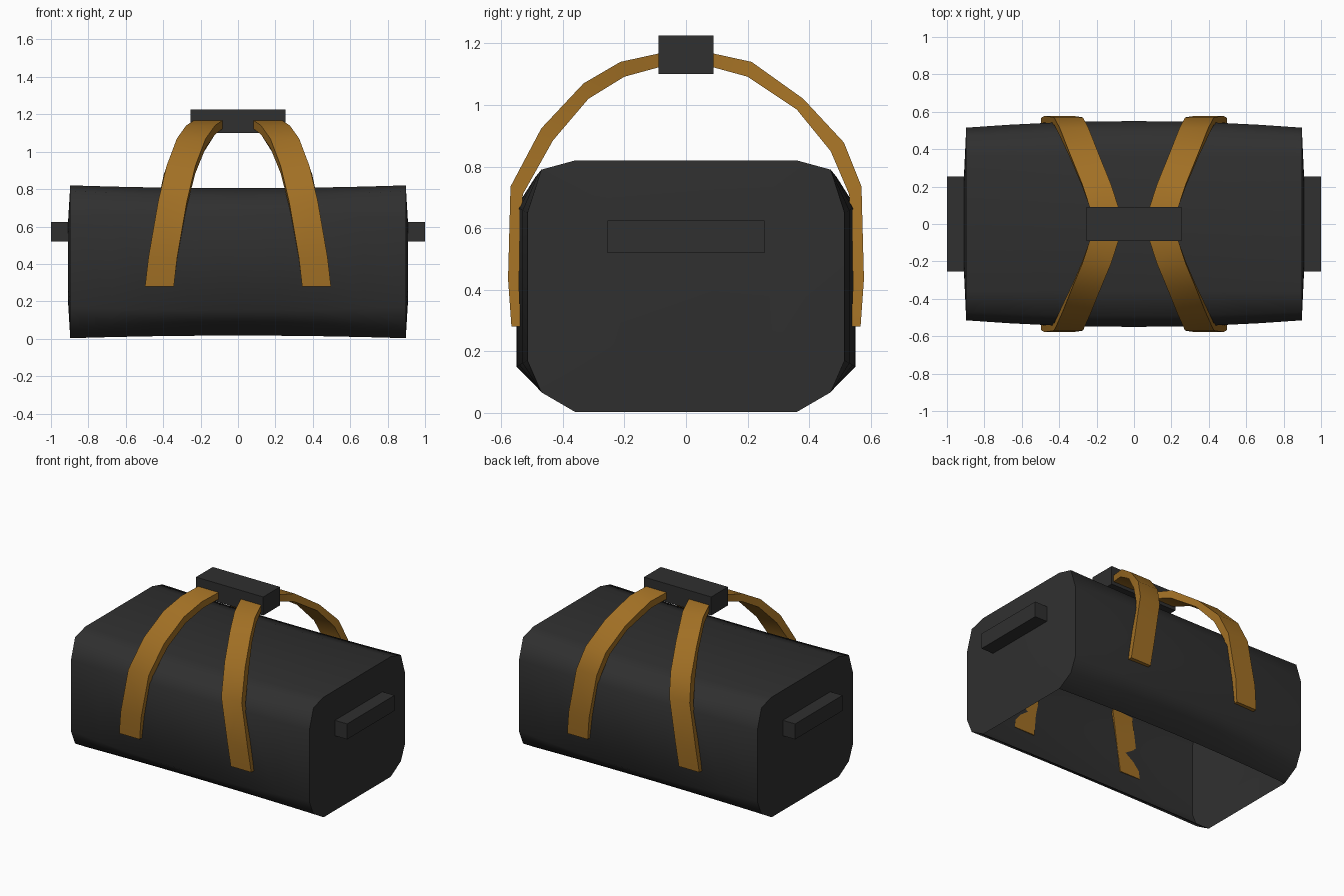
import bpy
import bmesh
import math

default = bpy.data.objects.get("Cube")
if default:
    bpy.data.objects.remove(default, do_unlink=True)


def make_material(name, rgb):
    mat = bpy.data.materials.new(name)
    mat.use_nodes = True
    mat.diffuse_color = (*rgb, 1)
    mat.node_tree.nodes["Principled BSDF"].inputs["Base Color"].default_value = (*rgb, 1)
    return mat


dark = make_material("charcoal_fabric", (0.029, 0.029, 0.029))
tan = make_material("tan_leather", (0.36, 0.162, 0.018))


def finish(bm, name, mat, smooth_angle=None):
    bmesh.ops.recalc_face_normals(bm, faces=bm.faces[:])
    mesh = bpy.data.meshes.new(name)
    bm.to_mesh(mesh)
    bm.free()
    mesh.materials.append(mat)
    obj = bpy.data.objects.new(name, mesh)
    bpy.context.collection.objects.link(obj)
    if smooth_angle:
        bpy.ops.object.select_all(action="DESELECT")
        obj.select_set(True)
        bpy.context.view_layer.objects.active = obj
        bpy.ops.object.shade_smooth_by_angle(angle=math.radians(smooth_angle))
    return obj


def add_block(name, low, high, mat):
    bm = bmesh.new()
    bmesh.ops.create_cube(bm, size=1)
    for v in bm.verts:
        v.co = [(a + b) / 2 + c * (b - a) for a, b, c in zip(low, high, v.co)]
    return finish(bm, name, mat)


# Bag body: half sections (y, z) blended from the bulging middle to the ends
end_half = [(.36, .003), (.47, .067), (.515, .17), (.515, .65), (.47, .79), (.36, .82)]
mid_half = [(.37, .017), (.49, .09), (.55, .15), (.55, .67), (.49, .765), (.36, .805)]


def section(t):
    half = [(m[0] + (e[0] - m[0]) * t, m[1] + (e[1] - m[1]) * t)
            for m, e in zip(mid_half, end_half)]
    return half + [(-y, z) for y, z in reversed(half)]


bm = bmesh.new()
rings = []
steps = 8
for i in range(steps + 1):
    s = 2 * i / steps - 1
    rings.append([bm.verts.new((0.897 * s, y, z)) for y, z in section(s * s)])
# The underside stays open: the last point is not joined to the first
for a, b in zip(rings, rings[1:]):
    for j in range(len(a) - 1):
        bm.faces.new((a[j], a[j + 1], b[j + 1], b[j]))
# Slightly domed end panels
for ring, side in ((rings[0], -1), (rings[-1], 1)):
    inner = [bm.verts.new((0.908 * side, v.co.y * 0.55, 0.41 + (v.co.z - 0.41) * 0.55))
             for v in ring]
    for j in range(len(ring)):
        k = (j + 1) % len(ring)
        bm.faces.new((ring[j], ring[k], inner[k], inner[j]))
    bm.faces.new(inner)
finish(bm, "bag_body", dark, 62)

# Strap stations: centre x, outer (y, z), inner (y, z)
lower = [(.42, .567, .28, .537, .28), (.402, .578, .435, .543, .43),
         (.35, .57, .735, .53, .71)]
upper = [(.20, .213, 1.14, .2, 1.092), (.16, .09, 1.167, .09, 1.122),
         (.15, .04, 1.17, .04, 1.125)]
front_bend = [(.305, .47, .924, .432, .885), (.25, .333, 1.07, .317, 1.02)]
back_bend = [(.32, .513, .878, .47, .85), (.268, .381, 1.02, .36, .985)]
half_width = 0.077


def add_strap(name, stations, side_x, side_y):
    bm = bmesh.new()
    loops = []
    for x, yo, zo, yi, zi in stations:
        loops.append([bm.verts.new((side_x * (x + w), side_y * y, z))
                      for w, y, z in ((-half_width, yo, zo), (half_width, yo, zo),
                                      (half_width, yi, zi), (-half_width, yi, zi))])
    for a, b in zip(loops, loops[1:]):
        for j in range(4):
            k = (j + 1) % 4
            bm.faces.new((a[j], a[k], b[k], b[j]))
    bm.faces.new(loops[0])
    bm.faces.new(loops[-1])
    finish(bm, name, tan, 35)


for x_name, side_x in (("left", 1), ("right", -1)):
    add_strap("front_strap_" + x_name, lower + front_bend + upper, side_x, -1)
    add_strap("back_strap_" + x_name, lower + back_bend + upper, side_x, 1)
    # End grab handles
    xs = sorted((0.89 * side_x, 1.0 * side_x))
    add_block("end_handle_" + x_name, (xs[0], -.255, .52), (xs[1], .255, .625), dark)

# Wrap that joins the straps at the top
add_block("handle_wrap", (-.253, -.09, 1.1), (.253, .09, 1.226), dark)
